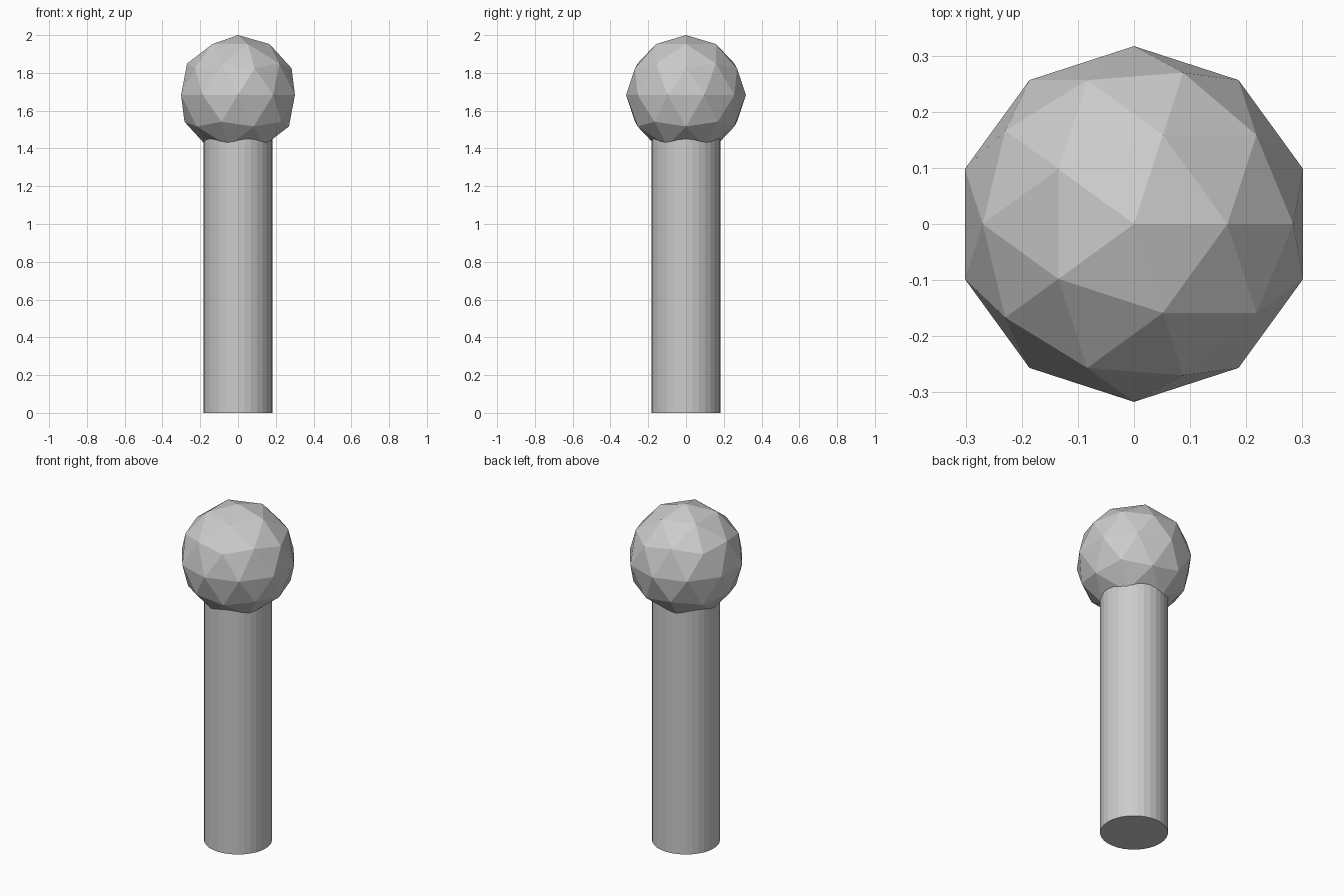
import bpy

if "Cube" in bpy.data.objects:
    bpy.data.objects.remove(bpy.data.objects["Cube"])

POST_RADIUS = 0.183
POST_TOP = 1.55
BALL_RADIUS = 0.317

# Round post standing on the ground, its top hidden in the ball
bpy.ops.mesh.primitive_cylinder_add(vertices=32, radius=POST_RADIUS, depth=POST_TOP,
                                    location=(0, 0, POST_TOP / 2))
bpy.context.object.name = "post"

# Faceted ball on top
bpy.ops.mesh.primitive_ico_sphere_add(subdivisions=2, radius=BALL_RADIUS,
                                      location=(0, 0, 2 - BALL_RADIUS))
bpy.context.object.name = "ball_top"
